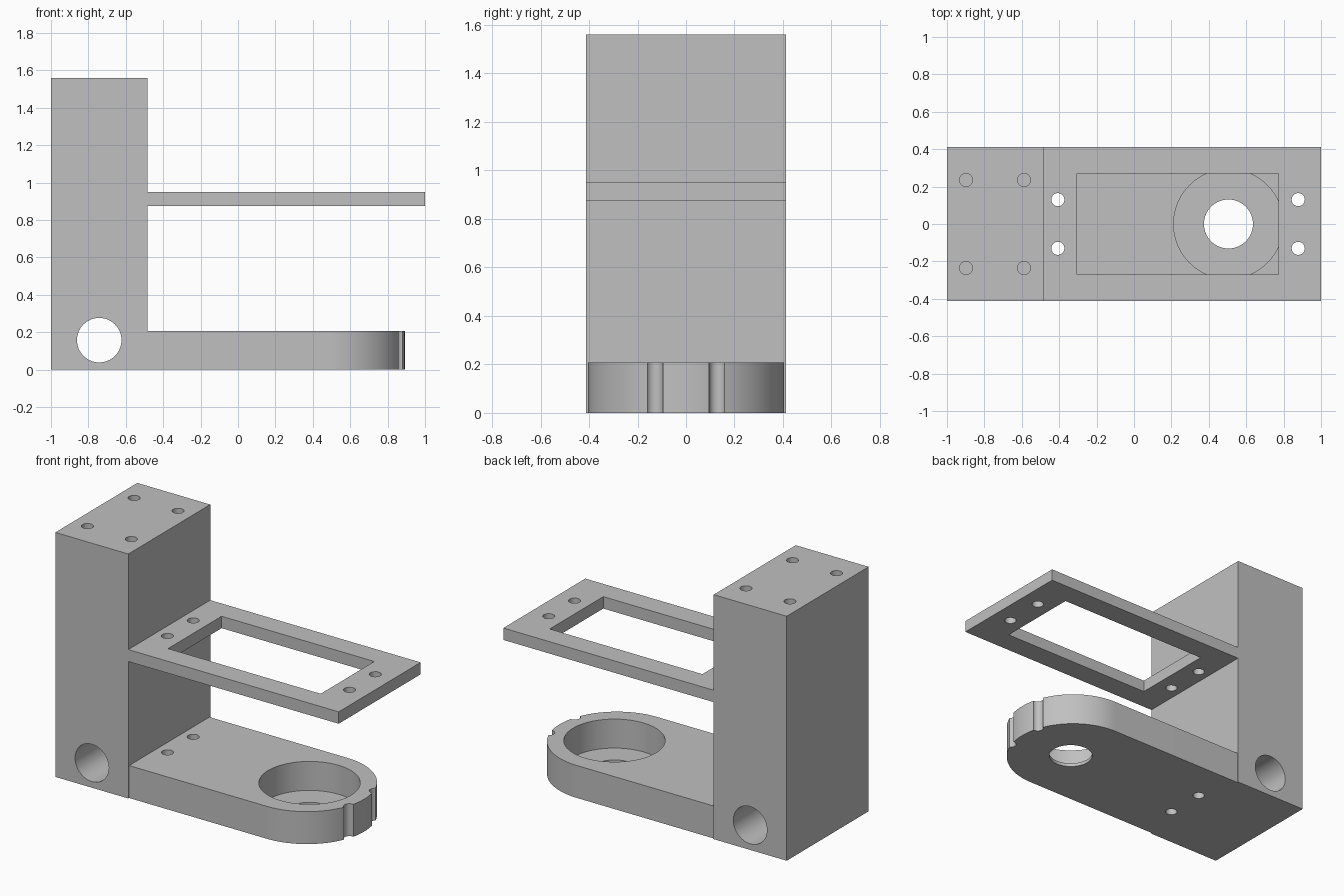
import bpy, bmesh, math

if "Cube" in bpy.data.objects:
    bpy.data.objects.remove(bpy.data.objects["Cube"], do_unlink=True)

GREY = (0.53, 0.53, 0.53, 1)
mat = bpy.data.materials.new("plain grey")
mat.use_nodes = True
mat.diffuse_color = GREY
mat.node_tree.nodes["Principled BSDF"].inputs["Base Color"].default_value = GREY

HALF = 0.413        # half width of column and frame
COLUMN_X = -0.485   # face of the column that carries the arm and frame
ARM_TOP = 0.207
SCREW_R = 0.035


def prism(name, outline, z0, z1):
    """Extrude a closed xy outline from z0 to z1."""
    bm = bmesh.new()
    base = bm.faces.new([bm.verts.new((x, y, z0)) for x, y in outline])
    top = bmesh.ops.extrude_face_region(bm, geom=[base])["geom"]
    bmesh.ops.translate(bm, vec=(0, 0, z1 - z0),
                        verts=[v for v in top if isinstance(v, bmesh.types.BMVert)])
    bmesh.ops.recalc_face_normals(bm, faces=bm.faces)
    mesh = bpy.data.meshes.new(name)
    bm.to_mesh(mesh)
    bm.free()
    obj = bpy.data.objects.new(name, mesh)
    bpy.context.collection.objects.link(obj)
    mesh.materials.append(mat)
    return obj


def box(name, x0, x1, half_y, z0, z1):
    return prism(name, [(x0, -half_y), (x1, -half_y), (x1, half_y), (x0, half_y)], z0, z1)


def rod(x, y, r, z0, z1, sides=32):
    turn = [2 * math.pi * i / sides for i in range(sides)]
    return prism("cutter", [(x + r * math.cos(a), y + r * math.sin(a)) for a in turn], z0, z1)


def screw_holes(xs, y, z0, z1):
    return [rod(x, s * y, SCREW_R, z0, z1) for x in xs for s in (-1, 1)]


def cut(obj, cutters):
    """Subtract each cutter, then remove it and shade the round walls smooth."""
    bpy.ops.object.select_all(action='DESELECT')
    bpy.context.view_layer.objects.active = obj
    obj.select_set(True)
    for c in cutters:
        c.hide_render = True
        mod = obj.modifiers.new("cut", 'BOOLEAN')
        mod.operation = 'DIFFERENCE'
        mod.solver = 'EXACT'
        mod.object = c
        bpy.ops.object.modifier_apply(modifier=mod.name)
        bpy.data.objects.remove(c, do_unlink=True)
    bpy.ops.object.shade_smooth_by_angle(angle=math.radians(30))


# Upright column: cross bore near the foot, four blind screw holes on top
column = box("column", -1, COLUMN_X, HALF, 0, 1.56)
cross_bore = rod(0, 0, 0.119, -0.6, 0.6, 64)
cross_bore.rotation_euler.x = math.radians(90)
cross_bore.location = (-0.742, 0, 0.158)
cut(column, [cross_bore] + screw_holes((-0.898, -0.588), 0.235, 1.3, 1.7))

# Frame plate with a rectangular window and through holes
frame = box("frame_plate", COLUMN_X, 1, HALF, 0.874, 0.95)
window = box("cutter", -0.305, 0.773, 0.27, 0.8, 1.0)
cut(frame, [window] + screw_holes((-0.407, 0.878), 0.13, 0.8, 1.0))

# Round-ended lower arm; the outer pair of holes leaves notches in its tip
ARM_R, ARM_C, STEPS = 0.405, 0.487, 64
arc = [math.pi * (i / STEPS - 0.5) for i in range(STEPS + 1)]
outline = [(COLUMN_X, -ARM_R)]
outline += [(ARM_C + ARM_R * math.cos(a), ARM_R * math.sin(a)) for a in arc]
outline += [(COLUMN_X, ARM_R)]
arm = prism("lower_arm", outline, 0, ARM_TOP)
pocket = rod(0.505, 0, 0.293, 0.022, 0.4, 96)
bore = rod(0.505, 0, 0.131, -0.1, 0.3, 64)
cut(arm, [pocket, bore] + screw_holes((-0.407, 0.878), 0.13, -0.1, 0.3))
